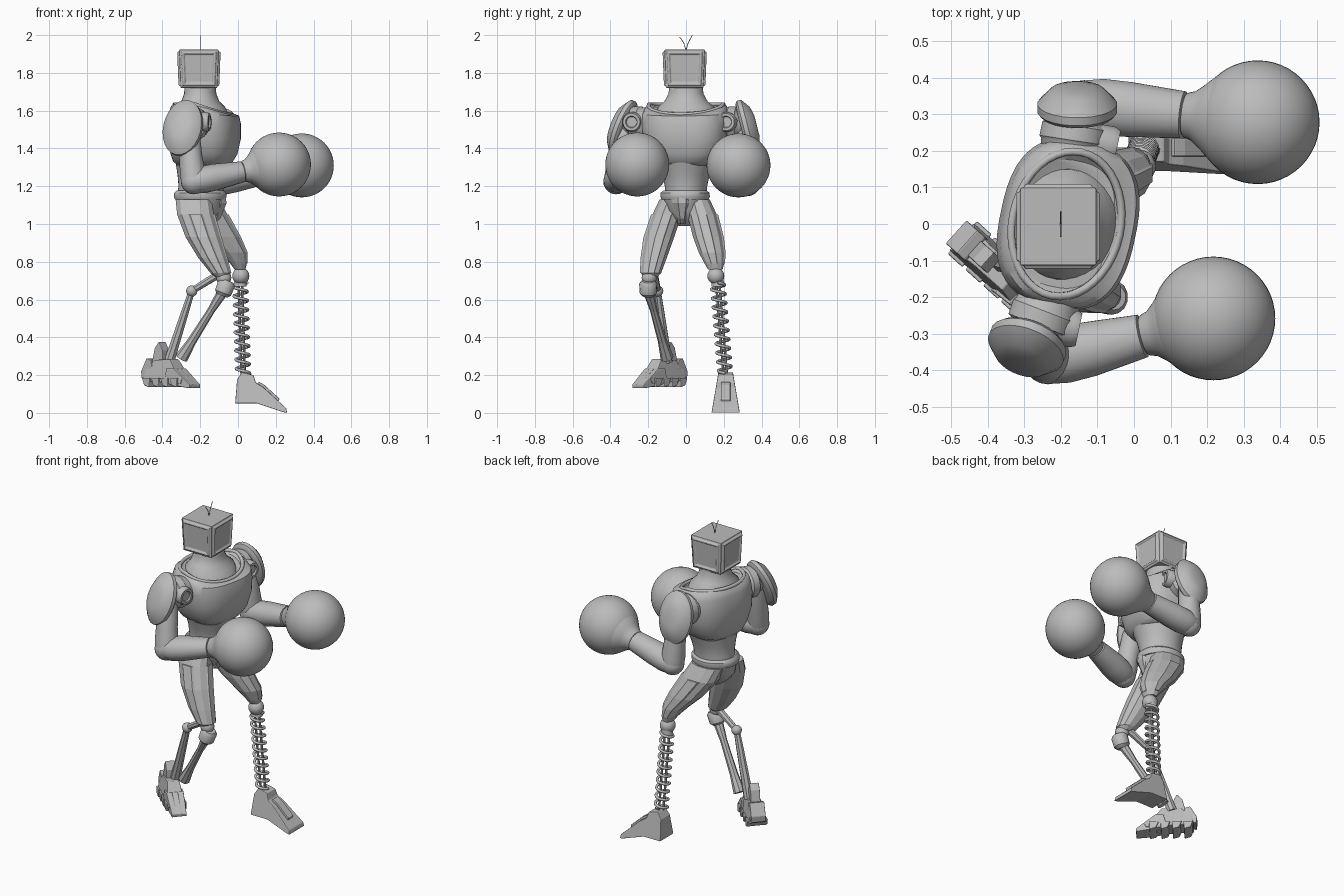
import bpy, bmesh, math
from mathutils import Vector, Matrix

if "Cube" in bpy.data.objects:
    bpy.data.objects.remove(bpy.data.objects["Cube"])

grey = bpy.data.materials.new("plain_grey")
grey.use_nodes = True
COL = (0.5, 0.5, 0.5, 1)
grey.diffuse_color = COL
grey.node_tree.nodes["Principled BSDF"].inputs["Base Color"].default_value = COL


def finish(name, bm, smooth=None, bevel=0):
    bmesh.ops.recalc_face_normals(bm, faces=bm.faces)
    me = bpy.data.meshes.new(name)
    bm.to_mesh(me)
    bm.free()
    me.materials.append(grey)
    ob = bpy.data.objects.new(name, me)
    bpy.context.collection.objects.link(ob)
    if bevel:
        mod = ob.modifiers.new("bevel", 'BEVEL')
        mod.width, mod.segments, mod.limit_method = bevel, 2, 'ANGLE'
    if smooth:
        bpy.ops.object.select_all(action='DESELECT')
        ob.select_set(True)
        bpy.context.view_layer.objects.active = ob
        bpy.ops.object.shade_smooth_by_angle(angle=math.radians(smooth))


def skin(name, rings, smooth=None):
    """Bridge rings of points and cap both ends."""
    bm = bmesh.new()
    loops = [[bm.verts.new(p) for p in ring] for ring in rings]
    n = len(loops[0])
    for a, b in zip(loops, loops[1:]):
        for i in range(n):
            j = (i + 1) % n
            bm.faces.new((a[i], a[j], b[j], b[i]))
    bm.faces.new(loops[0])
    bm.faces.new(loops[-1])
    finish(name, bm, smooth)


def loft(name, sections, n=32, power=2.0, yaw=0, smooth=40):
    """Stack horizontal superellipses: z, centre x, centre y, rx, ry, front dip."""
    rings = []
    turn = Matrix.Rotation(math.radians(yaw), 3, 'Z')
    for z, cx, cy, rx, ry, *dip in sections:
        ring = []
        for i in range(n):
            a = 2 * math.pi * (i + 0.5) / n
            c, s = math.cos(a), math.sin(a)
            u = rx * math.copysign(abs(c) ** (2 / power), c)
            v = ry * math.copysign(abs(s) ** (2 / power), s)
            p = turn @ Vector((u, v, -max(u, 0) * dip[0] if dip else 0))
            ring.append(p + Vector((cx, cy, z)))
        rings.append(ring)
    skin(name, rings, smooth)


def limb(name, a, b, profile, n=20, scale=(1, 1), smooth=40):
    """Turn a (fraction, radius) profile about the line a-b."""
    a, b = Vector(a), Vector(b)
    d = (b - a).normalized()
    ref = Vector((0, 0, 1)) if abs(d.z) < 0.9 else Vector((0, 1, 0))
    e1 = d.cross(ref).normalized()
    e2 = e1.cross(d)
    angles = [2 * math.pi * (i + 0.5) / n for i in range(n)]
    rings = [[a.lerp(b, t) + e1 * (r * scale[0] * math.cos(w)) + e2 * (r * scale[1] * math.sin(w))
              for w in angles] for t, r in profile]
    skin(name, rings, smooth)


def ball(name, c, r, n=32):
    bm = bmesh.new()
    bmesh.ops.create_uvsphere(bm, u_segments=n, v_segments=n // 2, radius=r,
                              matrix=Matrix.Translation(c))
    finish(name, bm, 60)


def prism(name, profile, width, loc, yaw=0, flare=0):
    """Extrude a (forward, height) outline sideways; flare narrows it upward."""
    m = Matrix.Translation(loc) @ Matrix.Rotation(math.radians(yaw), 4, 'Z')
    bm = bmesh.new()
    sides = [[bm.verts.new(m @ Vector((f, s * (width / 2 - flare * z), z))) for f, z in profile]
             for s in (-1, 1)]
    for i in range(len(profile)):
        j = (i + 1) % len(profile)
        bm.faces.new((sides[0][i], sides[0][j], sides[1][j], sides[1][i]))
    for s in sides:
        bm.faces.new(s)
    finish(name, bm, None, 0.004)


def wire(name, points, radius, closed=False):
    cu = bpy.data.curves.new(name, 'CURVE')
    cu.dimensions, cu.bevel_depth, cu.bevel_resolution = '3D', radius, 2
    cu.use_fill_caps = True
    sp = cu.splines.new('POLY')
    sp.points.add(len(points) - 1)
    for p, q in zip(sp.points, points):
        p.co = (*q, 1)
    sp.use_cyclic_u = closed
    cu.materials.append(grey)
    ob = bpy.data.objects.new(name, cu)
    bpy.context.collection.objects.link(ob)
    bpy.ops.object.select_all(action='DESELECT')
    ob.select_set(True)
    bpy.context.view_layer.objects.active = ob
    bpy.ops.object.convert(target='MESH')


# Head: box narrowing at the base, a raised frame and sunk screen on each side
bm = bmesh.new()
bmesh.ops.create_cube(bm, size=1)
for v in bm.verts:
    k = 0.93 if v.co.z < 0 else 1
    v.co = Vector((v.co.x * 0.208 * k, v.co.y * 0.212 * k, v.co.z * 0.203))
walls = [f for f in bm.faces if abs(f.normal.z) < 0.5]
for thick, depth in ((0.012, 0), (0.008, 0.011), (0.012, 0), (0.008, -0.008)):
    bmesh.ops.inset_individual(bm, faces=walls, thickness=thick, depth=depth)
bmesh.ops.translate(bm, verts=bm.verts, vec=(-0.207, -0.007, 1.822))
finish("head", bm, None, 0.004)
for s, h in ((-1, 1.99), (1, 2.0)):
    wire("antenna", [(-0.2, 0, 1.92), (-0.2, s * 0.012, 1.96), (-0.2, s * 0.034, h)], 0.002)

# Torso, twisted towards the right side
YAW = -12
loft("neck", [(1.56, -.19, 0, .15, .16), (1.62, -.195, 0, .125, .15), (1.65, -.2, 0, .1, .115),
              (1.69, -.2, 0, .085, .093), (1.73, -.2, 0, .083, .09)], yaw=YAW)
loft("chest", [(1.31, -.185, 0, .13, .135), (1.33, -.185, 0, .153, .165), (1.37, -.18, 0, .17, .2),
               (1.45, -.18, 0, .187, .225), (1.53, -.18, 0, .187, .232), (1.59, -.18, 0, .177, .228, .1),
               (1.625, -.185, 0, .16, .215, .3), (1.638, -.185, 0, .14, .195, .36),
               (1.62, -.185, 0, .125, .175, .36)], n=48, power=2.6, yaw=YAW)
turn = Matrix.Rotation(math.radians(YAW), 3, 'Z')
collar = []
for i in range(40):
    w = 2 * math.pi * i / 40
    u = 0.148 * math.cos(w)
    collar.append(turn @ Vector((u, 0.2 * math.sin(w), -0.36 * max(u, 0))) + Vector((-.185, 0, 1.633)))
wire("collar", collar, 0.011, True)
loft("abdomen", [(1.14, -.2, 0, .125, .11), (1.2, -.195, 0, .12, .112), (1.26, -.19, 0, .13, .125),
                 (1.31, -.185, 0, .143, .143), (1.36, -.18, 0, .155, .16)], yaw=-8)
loft("belt", [(1.13, -.2, -.005, .135, .125), (1.145, -.2, -.005, .14, .132),
              (1.165, -.2, -.005, .138, .13), (1.178, -.2, -.005, .125, .115)])
loft("pelvis", [(1.14, -.2, -.005, .13, .125), (1.07, -.2, -.005, .12, .1),
                (1.02, -.195, -.005, .085, .06), (.99, -.19, -.005, .05, .035)], n=16)
loft("groin_plate", [(1.14, -.11, -.02, .05, .055), (1.11, -.11, -.02, .053, .055),
                     (1.03, -.13, -.02, .04, .03), (1.0, -.15, -.02, .03, .025)], n=8, smooth=None)

# Arms: hub, sleeve, shoulder shield, upper arm, forearm and glove
arms = {
    "left": dict(inner=(-.175, .17, 1.53), outer=(-.155, .3, 1.53), hub=(-.065, .215, 1.54),
                 cap=(-.155, .298, 1.5), face=(.0, .97, .25), elbow=(-.135, .325, 1.215),
                 glove=(.338, .278, 1.31), wrist=.062),
    "right": dict(inner=(-.22, -.18, 1.53), outer=(-.27, -.31, 1.53), hub=(-.17, -.285, 1.54),
                  cap=(-.285, -.315, 1.5), face=(-.34, -.86, .36), elbow=(-.235, -.37, 1.225),
                  glove=(.217, -.258, 1.315), wrist=.057)}
for side, p in arms.items():
    limb(side + "_shoulder_sleeve", p["inner"], p["outer"],
         [(0, .085), (.4, .088), (.45, .094), (.75, .092), (.8, .08), (1, .068)], 24)
    hub = Vector(p["hub"])
    axis = turn @ Vector((1, 0, 0))
    limb(side + "_shoulder_hub", hub - axis * .09, hub + axis * .02,
         [(0, .05), (.85, .053), (1, .046), (1, .032), (.92, .028)], 20)
    cap = Vector(p["cap"])
    limb(side + "_shoulder_shield", cap, cap + Vector(p["face"]) * .08,
         [(-.05, .085), (.0, .1), (.12, .109), (.4, .109), (.5, .102), (.85, .075), (1, .04)], 24, (1, 1.43))
    limb(side + "_upper_arm", p["outer"], p["elbow"],
         [(0, .05), (.2, .062), (.6, .062), (.85, .068), (1, .066)], 20)
    ball(side + "_elbow", p["elbow"], .068, 20)
    w = p["wrist"]
    limb(side + "_forearm", p["elbow"], p["glove"],
         [(-.09, .045), (-.04, .066), (.1, .078), (.25, .077), (.57, w + .004), (.575, w - .006), (.6, w - .006)],
         14, (1, .92))
    limb(side + "_glove_cuff", p["elbow"], p["glove"],
         [(.58, w - .004), (.59, w), (.63, w + .006), (.68, w + .025), (.75, .118), (.85, .14)], 32)
    ball(side + "_glove", p["glove"], .169, 48)

# Thighs with raised front and outer panels
thighs = {
    "left": (1, [(1.13, -.2, .06, .105, .068), (1.05, -.165, .085, .112, .08), (.93, -.085, .115, .098, .08),
                 (.85, -.025, .135, .073, .07), (.79, .003, .15, .045, .053), (.76, .01, .155, .03, .04)]),
    "right": (-1, [(1.13, -.235, -.07, .098, .072), (1.05, -.225, -.1, .1, .08), (.93, -.185, -.14, .095, .08),
                   (.82, -.135, -.168, .077, .068), (.74, -.092, -.185, .055, .055), (.72, -.085, -.19, .035, .038)])}
for side, (s, secs) in thighs.items():
    loft(side + "_thigh", secs, 12, 2.3, smooth=None)
    loft(side + "_thigh_front_panel", [(z, x + .32 * a, y, .75 * a, .5 * b) for z, x, y, a, b in secs[1:5]],
         8, 3.5, smooth=None)
    loft(side + "_thigh_outer_panel", [(z, x, y + s * .35 * b, .5 * a, .75 * b) for z, x, y, a, b in secs[1:5]],
         8, 3.5, smooth=None)

# Left lower leg: knee, coil spring over two rods, wedge foot
ball("left_knee", (.015, .158, .725), .045, 20)
top, low = Vector((.012, .168, .69)), Vector((.027, .207, .21))
limb("spring_cup", top + Vector((0, 0, .03)), top - Vector((0, 0, .02)), [(0, .03), (1, .035)], 16)
coil = []
for i in range(10 * 18 + 1):
    w = 2 * math.pi * i / 18
    coil.append(top.lerp(low, i / 180) + Vector((.036 * math.cos(w), .036 * math.sin(w), 0)))
wire("leg_spring", coil, .008)
for s in (-1, 1):
    off = Vector((.009 * s, .009 * s, 0))
    limb("spring_rod", top + off, low + off, [(0, .007), (1, .007)], 8)
prism("left_foot", [(-.035, .05), (-.025, .175), (0, .215), (.062, .2), (.075, .16), (.115, .135),
                    (.235, .025), (.24, 0), (.215, .005), (.08, .05)], .15, (.02, .21, 0), 0, .17)
prism("left_foot_ridge", [(.06, .13), (.09, .165), (.12, .148), (.2, .075), (.19, .05)], .05, (.02, .21, 0))

# Right lower leg: knee, twin struts and linkage
ball("right_knee", (-.075, -.195, .715), .04, 20)
limb("right_knee_drum", (-.055, -.2, .7), (-.085, -.2, .62), [(0, .035), (.2, .048), (.8, .046), (1, .03)], 14)
limb("front_strut", (-.075, -.2, .65), (-.3, -.1, .29), [(0, .03), (.3, .02), (.75, .024), (1, .035)], 8, smooth=None)
limb("knee_link", (-.1, -.17, .735), (-.245, -.15, .645), [(0, .022), (1, .018)], 8)
ball("link_joint", (-.245, -.15, .645), .03, 16)
limb("rear_strut", (-.245, -.15, .645), (-.365, -.1, .27), [(0, .018), (.3, .022), (.8, .027), (1, .03)], 8, smooth=None)

# Right foot: narrow, turned outwards, with cleats, toes and raised claws
base, FY = Vector((-.36, -.135, 0)), -42
spin = Matrix.Rotation(math.radians(FY), 3, 'Z')
prism("right_foot_core", [(-.15, .17), (-.14, .23), (-.08, .28), (.03, .285), (.07, .23), (.13, .18), (.12, .155)],
      .15, base, FY, .14)
prism("heel_claw", [(-.165, .18), (-.17, .22), (-.13, .29), (-.1, .28), (-.08, .2)], .085, base, FY)
prism("ankle_claw", [(-.11, .25), (-.085, .345), (-.055, .378), (-.03, .33), (-.03, .25)], .055, base, FY)
for k in (-1, 0, 1):
    prism("toe", [(.0, .16), (.02, .235), (.07, .235), (.12, .195), (.178, .15), (.175, .13), (.1, .14)],
          .034, base + spin @ Vector((0, k * .038, 0)), FY + k * -4)
for i in range(4):
    f = -.12 + .065 * i
    prism("sole_cleat", [(f - .028, .185), (f + .028, .185), (f + .024, .135), (f - .012, .145)], .12, base, FY)
